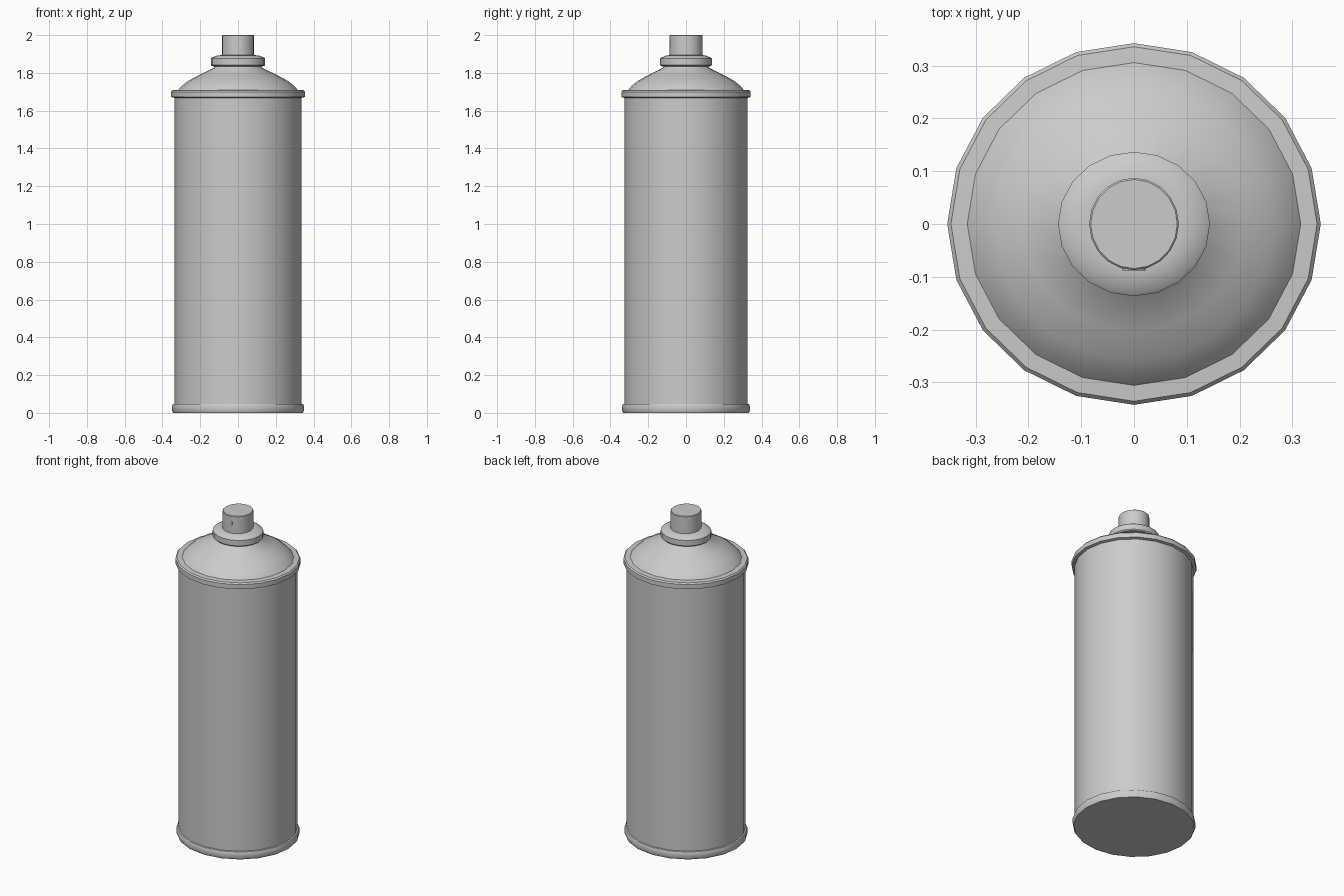
import bpy, bmesh, math

if "Cube" in bpy.data.objects:
    bpy.data.objects.remove(bpy.data.objects["Cube"])

SIDES = 20


def lathe(name, profile, y_ratio=0.968):
    """Spin (radius, z) points into a closed, slightly oval solid."""
    bm = bmesh.new()
    rings = []
    for r, z in profile:
        rings.append([bm.verts.new((r * math.cos(2 * math.pi * i / SIDES),
                                    r * y_ratio * math.sin(2 * math.pi * i / SIDES), z))
                      for i in range(SIDES)])
    for a, b in zip(rings, rings[1:]):
        for i in range(SIDES):
            j = (i + 1) % SIDES
            bm.faces.new((a[i], a[j], b[j], b[i]))
    bm.faces.new(rings[0][::-1])
    bm.faces.new(rings[-1])
    mesh = bpy.data.meshes.new(name)
    bm.to_mesh(mesh)
    bm.free()
    obj = bpy.data.objects.new(name, mesh)
    bpy.context.collection.objects.link(obj)
    smooth(obj)
    return obj


def smooth(obj):
    bpy.ops.object.select_all(action='DESELECT')
    obj.select_set(True)
    bpy.context.view_layer.objects.active = obj
    bpy.ops.object.shade_smooth_by_angle(angle=math.radians(32))


# Can: bottom rim, straight wall, top rim, rounded shoulder, valve collar
lathe("can_body", [
    (0.343, 0.0), (0.349, 0.012), (0.349, 0.036), (0.345, 0.046), (0.337, 0.048),
    (0.337, 1.668), (0.354, 1.672), (0.354, 1.70), (0.347, 1.708), (0.316, 1.71),
    (0.297, 1.732), (0.265, 1.757), (0.21, 1.787), (0.127, 1.827),
    (0.120, 1.838),
])
lathe("valve_collar", [
    (0.120, 1.833), (0.138, 1.836), (0.144, 1.842), (0.144, 1.876), (0.138, 1.881),
    (0.110, 1.892), (0.09, 1.894),
], 0.95)

# Push button with a tiny spray outlet on the front
lathe("spray_button", [(0.085, 1.885), (0.085, 1.997), (0.082, 2.0)], 1.03)
bpy.ops.mesh.primitive_cylinder_add(vertices=16, radius=0.022, depth=0.01,
                                    location=(0, -0.0828, 1.955),
                                    rotation=(math.pi / 2, 0, 0))
bpy.context.object.name = "spray_outlet"
smooth(bpy.context.object)
